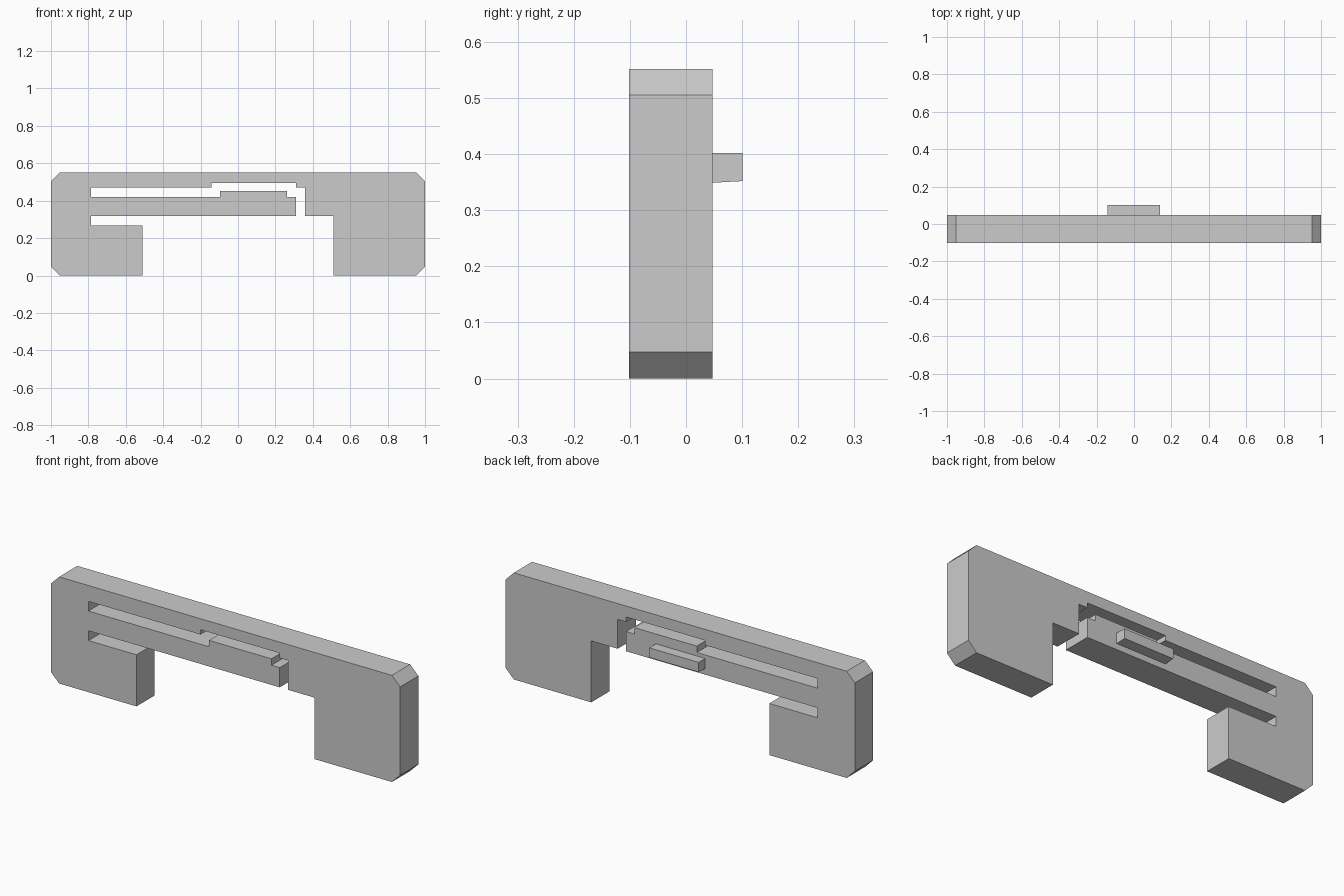
import bpy
import bmesh

default_cube = bpy.data.objects.get("Cube")
if default_cube:
    bpy.data.objects.remove(default_cube, do_unlink=True)

# Single plain grey plastic
grey = bpy.data.materials.new("light grey plastic")
grey.use_nodes = True
shade = (0.6, 0.6, 0.6, 1)
grey.diffuse_color = shade
grey.node_tree.nodes["Principled BSDF"].inputs["Base Color"].default_value = shade


def extrude_profile(name, points, axis, start, end):
    """Extrude a closed 2D outline along x or y into a flat-shaded solid."""
    def place(a, b):
        return (start, a, b) if axis == "x" else (a, start, b)

    bm = bmesh.new()
    face = bm.faces.new([bm.verts.new(place(a, b)) for a, b in points])
    result = bmesh.ops.extrude_face_region(bm, geom=[face], use_keep_orig=True)
    moved = [v for v in result["geom"] if isinstance(v, bmesh.types.BMVert)]
    depth = end - start
    offset = (depth, 0, 0) if axis == "x" else (0, depth, 0)
    bmesh.ops.translate(bm, verts=moved, vec=offset)
    bmesh.ops.recalc_face_normals(bm, faces=bm.faces)
    mesh = bpy.data.meshes.new(name)
    bm.to_mesh(mesh)
    bm.free()
    mesh.materials.append(grey)
    obj = bpy.data.objects.new(name, mesh)
    bpy.context.collection.objects.link(obj)
    return obj


# Main dimensions
front, back = -0.102, 0.047
top, chamfer = 0.552, 0.047
foot_x = 0.51
slot_x = -0.785
arm_bottom, arm_top, arm_tip = 0.318, 0.42, 0.31
slot_top, gap_x = 0.47, 0.358

# Chamfered outer edge, from the left foot over the top to the right foot
right_side = [(1 - chamfer, 0), (1, chamfer), (1, top - chamfer), (1 - chamfer, top)]
outer = right_side + [(-x, z) for x, z in reversed(right_side)]

# Spring arm, carried by the foot with a slot below and above it
lower_slot = [(-foot_x, 0), (-foot_x, 0.267), (slot_x, 0.267), (slot_x, arm_bottom)]
arm = [
    (arm_tip, arm_bottom), (arm_tip, arm_top),
    (0.263, arm_top), (0.263, 0.453),
    (-0.095, 0.453), (-0.095, arm_top),
]
upper_slot = [
    (slot_x, arm_top), (slot_x, slot_top),
    (-0.143, slot_top), (-0.143, 0.495),
    (arm_tip, 0.495), (arm_tip, slot_top),
    (gap_x, slot_top), (gap_x, arm_bottom),
]
inner_foot = [(foot_x, arm_bottom), (foot_x, 0)]

extrude_profile("clip_body", outer + lower_slot + arm + upper_slot + inner_foot,
                "y", front, back)

# Catch on the back of the spring arm, with a slightly sloped underside
catch = [(back, 0.349), (0.101, 0.352), (0.101, 0.402), (back, 0.402)]
extrude_profile("arm_catch", catch, "x", -0.143, 0.14)
